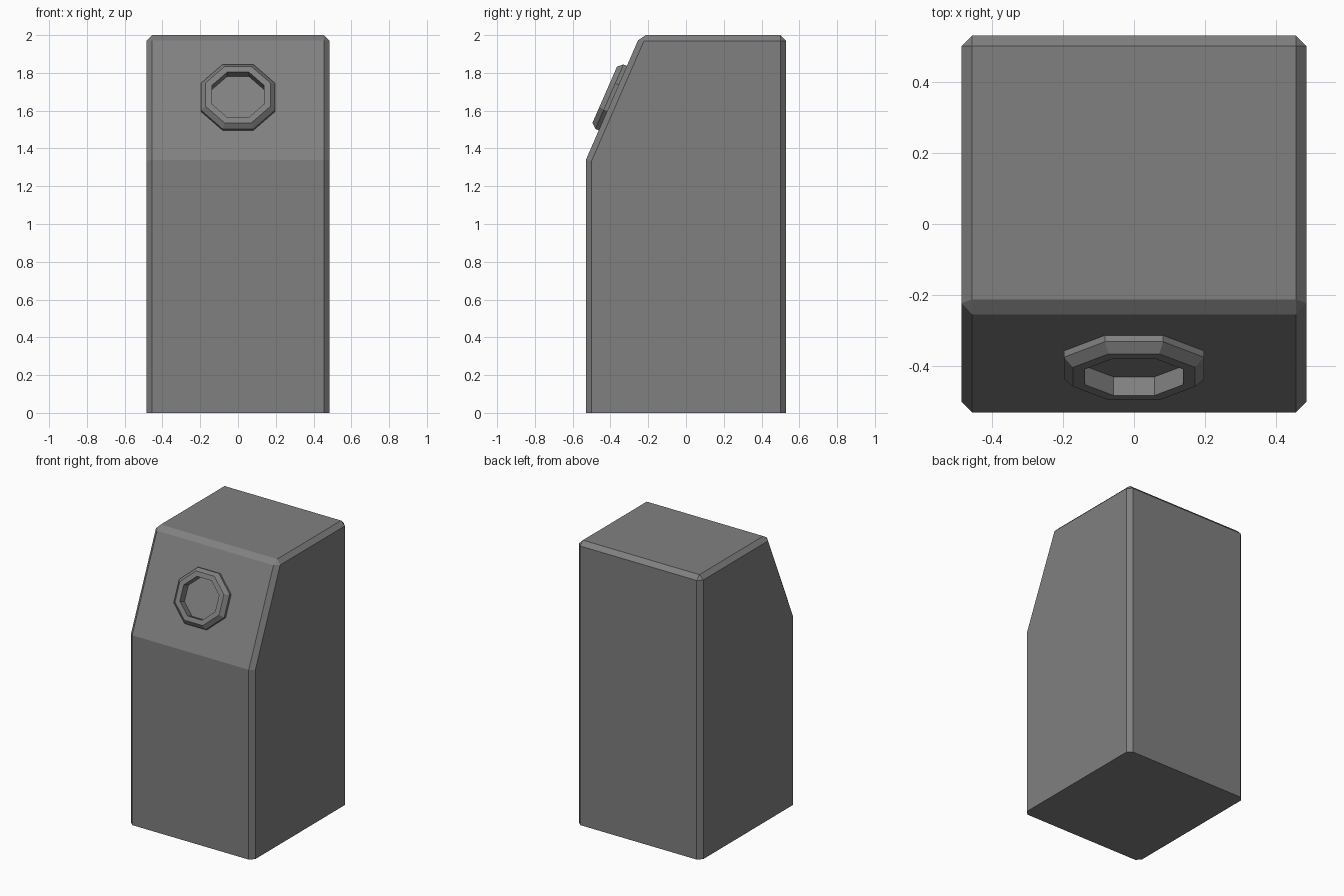
import bpy, bmesh, math
from mathutils import Vector

cube = bpy.data.objects.get("Cube")
if cube:
    bpy.data.objects.remove(cube, do_unlink=True)

grey = bpy.data.materials.new("grey_metal")
grey.use_nodes = True
colour = (0.216, 0.216, 0.216, 1)
grey.diffuse_color = colour
grey.node_tree.nodes["Principled BSDF"].inputs["Base Color"].default_value = colour


def make_object(name, bm):
    bmesh.ops.recalc_face_normals(bm, faces=bm.faces[:])
    mesh = bpy.data.meshes.new(name)
    bm.to_mesh(mesh)
    bm.free()
    mesh.materials.append(grey)
    obj = bpy.data.objects.new(name, mesh)
    bpy.context.collection.objects.link(obj)
    return obj


# Slanted front: outward normal, uphill direction and port centre
crease, brow = Vector((0, -0.53, 1.34)), Vector((0, -0.242, 2))
uphill = (brow - crease).normalized()
outward = Vector((0, -uphill.z, uphill.y))
centre = Vector((0, -0.387, 1.666))


def octagon_loft(name, profile):
    """Stack octagons of (half width, height above the slant), capped at both ends."""
    bm = bmesh.new()
    rings = []
    for half, height in profile:
        radius = half / math.cos(math.pi / 8)
        ring = []
        for i in range(8):
            a = math.pi / 8 + i * math.pi / 4
            ring.append(bm.verts.new(centre + outward * height
                                     + Vector((radius * math.cos(a), 0, 0))
                                     + uphill * radius * math.sin(a) * 0.945))
        rings.append(ring)
    for a, b in zip(rings, rings[1:]):
        for i in range(8):
            j = (i + 1) % 8
            bm.faces.new((a[i], a[j], b[j], b[i]))
    bm.faces.new(rings[0])
    bm.faces.new(rings[-1])
    return make_object(name, bm)


# Cabinet body: side profile extruded across, chamfered except at the base and crease
bm = bmesh.new()
profile = [(-0.53, 0), (0.53, 0), (0.53, 2), brow.yz, crease.yz]
side = bm.faces.new([bm.verts.new((-0.485, y, z)) for y, z in profile])
extruded = bmesh.ops.extrude_face_region(bm, geom=[side])
bmesh.ops.translate(bm, vec=(0.97, 0, 0),
                    verts=[v for v in extruded["geom"] if isinstance(v, bmesh.types.BMVert)])
bmesh.ops.recalc_face_normals(bm, faces=bm.faces[:])


def is_chamfered(edge):
    heights = [v.co.z for v in edge.verts]
    on_base = max(heights) < 0.01
    on_crease = all(abs(z - crease.z) < 0.01 for z in heights)
    return not (on_base or on_crease)


bmesh.ops.bevel(bm, geom=[e for e in bm.edges if is_chamfered(e)], offset=0.03,
                offset_type='OFFSET', segments=1, profile=0.5, affect='EDGES')
body = make_object("cabinet_body", bm)

# Deep socket cut into the slanted front
cutter = octagon_loft("socket_cutter", [(0.155, -0.53), (0.155, 0.1)])
cutter.hide_render = True
cut = body.modifiers.new("socket", 'BOOLEAN')
cut.operation = 'DIFFERENCE'
cut.solver = 'EXACT'
cut.object = cutter
bpy.context.view_layer.objects.active = body
bpy.ops.object.modifier_apply(modifier=cut.name)
bpy.data.objects.remove(cutter, do_unlink=True)

# Raised chamfered collar with its deep inner tube and floor
octagon_loft("port_collar", [(0.197, -0.01), (0.197, 0.02), (0.172, 0.047),
                             (0.138, 0.047), (0.138, -0.49)])
